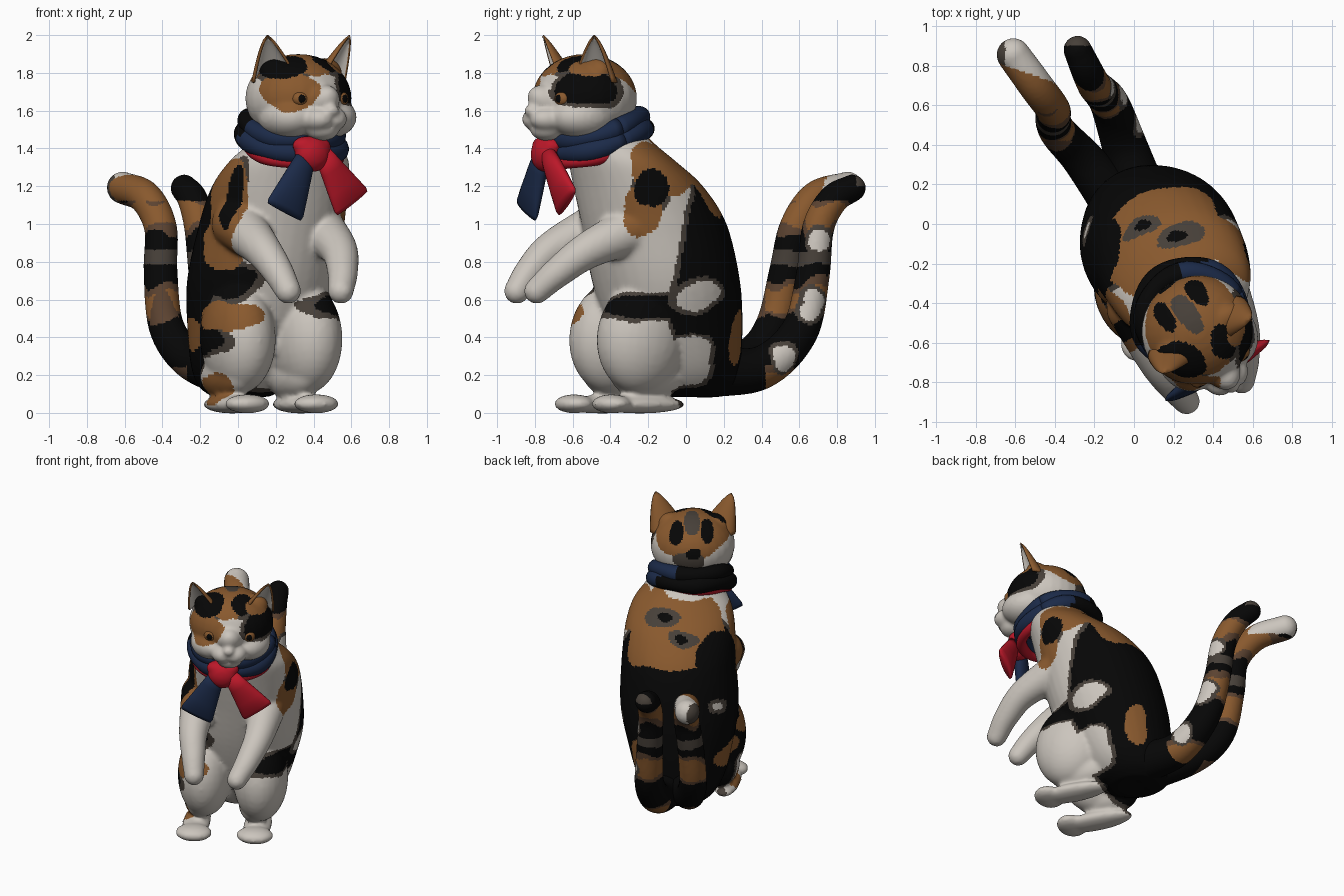
import bpy, bmesh, math
from mathutils import Vector, Matrix, noise

if "Cube" in bpy.data.objects:
    bpy.data.objects.remove(bpy.data.objects["Cube"])


def material(name, rgb):
    m = bpy.data.materials.new(name)
    m.use_nodes = True
    m.diffuse_color = (*rgb, 1)
    m.node_tree.nodes["Principled BSDF"].inputs["Base Color"].default_value = (*rgb, 1)
    return m


WHITE, ORANGE, BLACK, TAUPE, NAVY, RED, BROWN = range(7)
MATS = [material("cream white", (.6, .56, .51)), material("ginger", (.25, .1, .027)),
        material("black fur", (.002, .002, .002)), material("taupe", (.062, .05, .04)),
        material("navy cloth", (.011, .023, .065)), material("red cloth", (.5, .009, .022)),
        material("brown fur", (.105, .055, .03))]

BODY = Matrix.Translation((.03, 0, 0)) @ Matrix.Rotation(math.radians(28.5), 4, "Z")
HEAD = Matrix.Translation((.32, -.536, 0)) @ Matrix.Rotation(math.radians(32), 4, "Z")


# ---- shape helpers
def ball(bm, centre, radii, tilt=0):
    m = Matrix.Translation(centre) @ Matrix.Rotation(tilt, 4, "X") @ Matrix.Diagonal((*radii, 1))
    bmesh.ops.create_uvsphere(bm, u_segments=28, v_segments=18, radius=1, matrix=m)


def loft(bm, rings, sides=24):
    loops = []
    for c, u, v in rings:
        angles = [math.tau * i / sides for i in range(sides)]
        loops.append([bm.verts.new(c + u * math.cos(a) + v * math.sin(a)) for a in angles])
    for a, b in zip(loops, loops[1:]):
        for i in range(sides):
            j = (i + 1) % sides
            bm.faces.new((a[i], a[j], b[j], b[i]))
    bm.faces.new(loops[0][::-1])
    bm.faces.new(loops[-1])


def smooth_path(points, steps):
    p = [Vector(q) for q in points]
    p = [p[0] * 2 - p[1]] + p + [p[-1] * 2 - p[-2]]
    out = []
    for a, b, c, d in zip(p, p[1:], p[2:], p[3:]):
        for i in range(steps):
            t = i / steps
            out.append(.5 * (2 * b + (c - a) * t + (2 * a - 5 * b + 4 * c - d) * t * t
                             + (3 * b - a - 3 * c + d) * t ** 3))
    return out + [p[-2]]


def tube(bm, points, steps=8):
    """Round limb through (x, y, z, radius) points, with rounded ends."""
    path = smooth_path(points, steps)
    rings = []
    for i, q in enumerate(path):
        along = (path[min(i + 1, len(path) - 1)] - path[max(i - 1, 0)]).xyz.normalized()
        u = along.cross(Vector((1, 0, 0))).normalized()
        rings.append((q.xyz, u * q.w, along.cross(u) * q.w))
    loft(bm, rings)
    for q in (path[0], path[-1]):
        ball(bm, q.xyz, (q.w,) * 3)


def finish(name, bm, matrix, colour, voxel=0, rounds=0):
    """Fuse the parts, colour faces by a rule or one colour, and place the object."""
    bmesh.ops.recalc_face_normals(bm, faces=bm.faces)
    mesh = bpy.data.meshes.new(name)
    bm.to_mesh(mesh)
    bm.free()
    ob = bpy.data.objects.new(name, mesh)
    bpy.context.collection.objects.link(ob)
    if voxel:
        mod = ob.modifiers.new("fuse", "REMESH")
        mod.mode, mod.voxel_size = "VOXEL", voxel
        soft = ob.modifiers.new("soften", "SMOOTH")
        soft.factor, soft.iterations = .5, rounds
        bpy.context.view_layer.update()
        mesh = bpy.data.meshes.new_from_object(ob.evaluated_get(bpy.context.evaluated_depsgraph_get()))
        ob.modifiers.clear()
        ob.data = mesh
        mesh.name = name
    mesh.materials.clear()
    for m in MATS:
        mesh.materials.append(m)
    for f in mesh.polygons:
        f.use_smooth = True
        f.material_index = colour(f.center) if callable(colour) else colour
    mesh.transform(matrix)
    return ob


def patches(blobs):
    """Wobbly coloured patches; black meets white through a thin taupe rim."""
    def rule(p):
        q = p + noise.noise_vector(p * 5) * .045
        mat = WHITE
        for colour, c, r in blobs:
            edge = (Vector([(a - b) / s for a, b, s in zip(q, c, r)]).length - 1) * min(r)
            if edge < 0:
                mat = colour
            elif edge < .022 and {colour, mat} == {BLACK, WHITE}:
                mat = TAUPE
        return mat
    return rule


# ---- body with haunches, feet and forelegs
bm = bmesh.new()
torso = [(.085, .04, .15, .16), (.14, .02, .23, .25), (.25, -.02, .3, .3), (.45, -.08, .355, .36),
         (.7, -.14, .4, .39), (1, -.22, .385, .385), (1.2, -.315, .37, .335), (1.33, -.41, .33, .27),
         (1.43, -.48, .25, .22), (1.54, -.55, .2, .19)]
rings = []
for y, z, w, d in smooth_path([(y, z, w, d) for z, y, w, d in torso], 5):
    rings.append((Vector((.05 * min(1, z), y, z)), Vector((w, 0, 0)), Vector((0, d, 0))))
loft(bm, rings, 36)
for s, hip, foot, knee in ((-1, -.21, -.265, -.32), (1, .17, .15, -.36)):
    ball(bm, (hip, knee, .4), (.185, .25, .3), -.15)
    ball(bm, (foot * .9, knee + .06, .2), (.12, .22, .13))
    ball(bm, (foot, -.36, .045), (.095, .27, .048))
    ball(bm, (foot, -.53, .048), (.125, .1, .05))
tube(bm, [(-.23, -.36, 1.0, .14), (-.25, -.66, .87, .1), (-.235, -.81, .75, .082), (-.22, -.9, .645, .068)])
tube(bm, [(.23, -.36, 1.0, .14), (.2, -.68, .87, .1), (.14, -.84, .75, .082), (.075, -.94, .645, .068)])
coat = [(BLACK, (.02, .08, .73), (.7, .42, .8)),
        (WHITE, (.36, -.19, .24), (.26, .18, .16)),
        (BLACK, (.4, -.48, .565), (.26, .42, .07)),
        (BLACK, (-.42, -.36, .71), (.25, .34, .1)),
        (BLACK, (-.42, -.24, .39), (.18, .22, .08)),
        (ORANGE, (.07, -.15, 1.2), (.32, .31, .4)),
        (ORANGE, (.33, -.34, 1.28), (.16, .19, .17)),
        (ORANGE, (.38, -.47, 1.07), (.11, .12, .15)),
        (BLACK, (.38, -.42, 1.17), (.11, .1, .11)),
        (ORANGE, (-.33, -.36, 1.08), (.16, .19, .34)),
        (BLACK, (-.33, -.45, 1.16), (.1, .06, .2)),
        (BLACK, (-.26, -.06, 1.08), (.19, .2, .19)),
        (ORANGE, (-.4, -.42, .52), (.25, .24, .085)),
        (ORANGE, (-.36, -.3, .12), (.12, .14, .08)),
        (ORANGE, (-.36, .02, .42), (.2, .2, .09)),
        (ORANGE, (.28, .16, .4), (.09, .1, .17)),
        (WHITE, (.39, -.15, .62), (.12, .12, .07)),
        (WHITE, (-.27, .12, .8), (.06, .06, .04)),
        (TAUPE, (.15, -.18, 1.3), (.12, .12, .08)),
        (TAUPE, (.02, -.08, 1.2), (.13, .12, .06)),
        (BLACK, (.15, -.2, 1.31), (.06, .1, .035)),
        (BLACK, (.02, -.08, 1.21), (.07, .1, .035)),
        (WHITE, (-.08, -.3, 1.46), (.22, .15, .06))]
finish("body", bm, BODY, patches(coat), .015, 6)

# ---- twin tails with banded fur and pale spots
spots = [(-.1, .7, .92), (-.09, .67, .6), (-.08, .65, .54), (.02, .52, .29)]


def tail_rule(tip):
    def rule(p):
        if p.z > 1.12:
            return tip(p)
        q = p + noise.noise_vector(p * 6) * .03
        near = min((q - Vector(s)).length for s in spots)
        if near < .085:
            return WHITE if near < .065 else TAUPE
        band = math.sin(q.z * 14 - 6.83 + noise.noise(p * 6))
        if p.y < .42:
            return BROWN if band > -.1 and p.x < -.27 else BLACK
        if abs(q.z - .82) < .035:
            return TAUPE
        return ORANGE if band > .68 else BROWN if band > .3 else BLACK
    return rule


def right_tip(p):
    if p.y < .72 - .35 * (p.x + .42):
        return ORANGE
    return TAUPE if p.x < -.65 else WHITE


tails = {"right_tail": ([(-.06, .08, .22, .14), (-.26, .33, .29, .105), (-.38, .46, .46, .094),
                         (-.41, .53, .75, .09), (-.41, .58, .98, .087), (-.49, .69, 1.14, .088),
                         (-.61, .855, 1.192, .085)], right_tip),
         "left_tail": ([(.04, .12, .22, .14), (-.05, .4, .24, .115), (-.12, .6, .43, .1), (-.17, .67, .72, .09),
                        (-.2, .7, .98, .085), (-.24, .78, 1.13, .08), (-.285, .88, 1.19, .072)],
                       lambda p: TAUPE if p.y > .9 and p.z > 1.2 else BLACK)}
for name, (path, tip) in tails.items():
    bm = bmesh.new()
    tube(bm, path)
    finish(name, bm, Matrix.Identity(4), tail_rule(tip), .013, 3)

# ---- head
bm = bmesh.new()
ball(bm, (0, 0, 1.665), (.285, .275, .235))
ball(bm, (0, -.19, 1.62), (.1, .17, .095), -.5)
ball(bm, (0, -.235, 1.5), (.09, .09, .06))
ball(bm, (0, -.335, 1.6), (.04, .035, .03))
for s in (-1, 1):
    ball(bm, (s * .04, -.25, 1.555), (.085, .105, .068))
    ball(bm, (s * .12, -.09, 1.565), (.15, .18, .115))
    ball(bm, (s * .15, -.02, 1.8), (.1, .07, .08))
face = [(ORANGE, (0, .17, 1.93), (.38, .36, .25)),
        (ORANGE, (-.18, -.18, 1.71), (.18, .17, .1)),
        (ORANGE, (-.03, -.2, 1.85), (.08, .1, .06)),
        (BLACK, (-.16, -.1, 1.835), (.15, .14, .07)),
        (BLACK, (.21, -.15, 1.725), (.15, .19, .105)),
        (BLACK, (.07, -.12, 1.87), (.06, .12, .06)),
        (ORANGE, (.19, -.1, 1.84), (.11, .1, .06)),
        (WHITE, (.01, -.3, 1.71), (.055, .16, .12)),
        (TAUPE, (0, .12, 1.9), (.05, .12, .1)),
        (BLACK, (.1, .17, 1.84), (.05, .11, .08)),
        (BLACK, (-.1, .17, 1.84), (.05, .11, .08)),
        (TAUPE, (0, .27, 1.66), (.12, .08, .07)),
        (BLACK, (-.02, .27, 1.72), (.05, .08, .04))]
finish("head", bm, HEAD, patches(face), .012, 7)

# ---- ears: curved shells open to the front and side, with a pale lining
for name, s in (("right_ear", -1), ("left_ear", 1)):
    bm = bmesh.new()
    rows, cols = 10, 16
    outward = Matrix.Rotation(s * math.radians(25), 3, "Z")
    grid = []
    for i in range(rows + 1):
        t = i / rows
        r = .128 * (1 - t) ** .72 + .004
        base = Vector((s * (.165 + .09 * t), -.04 - .06 * t, 1.75 + .25 * t))
        angles = [math.radians(-105 + 210 * j / cols) for j in range(cols + 1)]
        grid.append([bm.verts.new(base + outward @ Vector((r * math.sin(a), .65 * r * math.cos(a), 0)))
                     for a in angles])
    for a, b in zip(grid, grid[1:]):
        for j in range(cols):
            bm.faces.new((a[j], b[j], b[j + 1], a[j + 1]))
    ear = finish(name, bm, HEAD, ORANGE)
    centre = HEAD @ Vector((s * .2, -.07, 1.85))
    if sum((f.center - centre).dot(f.normal) for f in ear.data.polygons) < 0:
        ear.data.flip_normals()
    shell = ear.modifiers.new("thickness", "SOLIDIFY")
    shell.thickness, shell.material_offset = .014, WHITE - ORANGE

# ---- eyes: amber iris and dark pupil
for name, s in (("right_eye", -1), ("left_eye", 1)):
    bm = bmesh.new()
    centre = Vector((s * .122, -.216, 1.663))
    ball(bm, centre, (.05, .042, .04), math.pi / 2)
    look = Vector((s * .35, -1, 0)).normalized()
    finish(name, bm, HEAD, lambda p: BLACK if (p - centre).normalized().dot(look) > .86 else ORANGE)

# ---- neck scarf: two navy folds, dark behind, over a red edge
tilt = Matrix.Translation((0, -.52, 1.475)) @ Matrix.Rotation(math.radians(17), 4, "X")


def fold_rule(reach):
    return lambda p: BLACK if p.y > -.02 and -.3 < p.x + noise.noise(p * 6) * .1 < reach else NAVY


for name, up, fwd, big, small, colour in (("scarf_upper_fold", .035, .01, .237, .054, fold_rule(.1)),
                                          ("scarf_lower_fold", -.03, .015, .252, .056, fold_rule(.17)),
                                          ("scarf_red_edge", -.075, .045, .24, .036, RED)):
    bm = bmesh.new()
    rings = []
    for i in range(49):
        a = math.tau * i / 48
        out = Vector((math.cos(a), math.sin(a), 0))
        thick = small * (1 + .08 * math.sin(5 * a + up * 40))
        rings.append((out * big + Vector((0, -fwd, up + .008 * math.sin(3 * a))), out * thick, Vector((0, 0, thick))))
    loft(bm, rings, 20)
    finish(name, bm, BODY @ tilt, colour)

# ---- scarf knot and hanging ends
bm = bmesh.new()
ball(bm, (0, 0, 0), (.1, .07, .095))
ball(bm, (-.03, .01, .045), (.08, .06, .05))
ball(bm, (.03, .01, .04), (.08, .06, .05))
turn = Matrix.Rotation(math.radians(28), 4, "Z")
finish("scarf_knot", bm, Matrix.Translation((.395, -.745, 1.37)) @ turn, RED, .012, 4)
for name, top, end, colour in (("scarf_navy_end", (.37, -.76, 1.38), (.245, -.845, 1.065), NAVY),
                               ("scarf_red_end", (.45, -.73, 1.37), (.605, -.63, 1.11), RED)):
    bm = bmesh.new()
    top, end = Vector(top), Vector(end)
    along = (end - top).normalized()
    side = along.cross(turn @ Vector((0, -1, 0))).normalized()
    rings = []
    for t, w, d in ((0, .05, .04), (.3, .07, .045), (.65, .095, .042), (.93, .115, .032), (1, .11, .018)):
        rings.append((top.lerp(end, t), side * w, side.cross(along) * d))
    loft(bm, rings)
    finish(name, bm, Matrix.Identity(4), colour)
